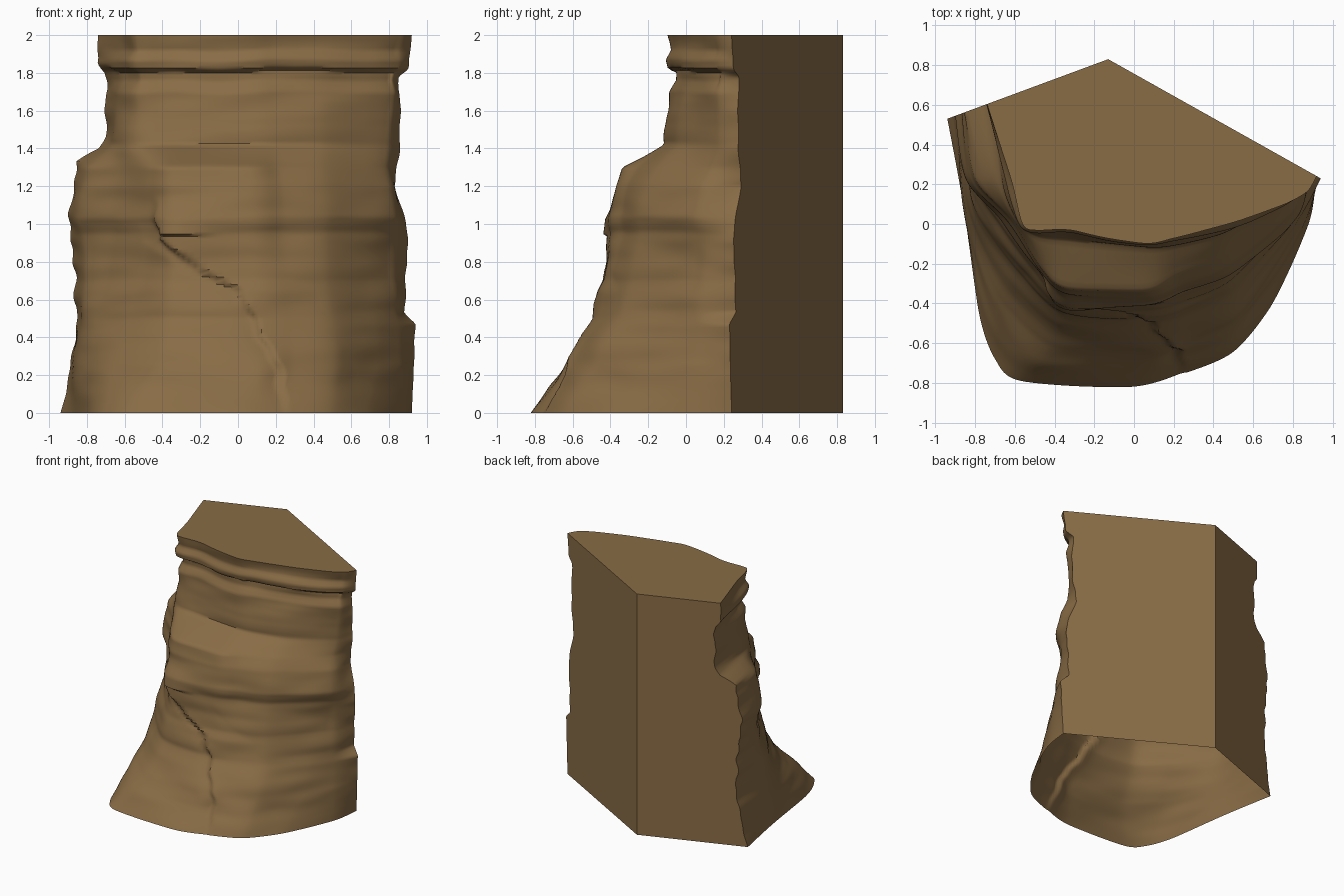
import bpy, bmesh
from mathutils import Vector, noise

if "Cube" in bpy.data.objects:
    bpy.data.objects.remove(bpy.data.objects["Cube"])

ROWS, COLS = 150, 130
BACK = (-0.13, 0.83)

# Front-face contours (x, y pairs from left to right) at a few heights
SECTIONS = [
    (0.00, (-.86, .1, -.78, -.45, -.70, -.68, -.57, -.79, -.02, -.82, .25, -.75, .50, -.64, .70, -.40, .88, 0)),
    (0.25, (-.85, .1, -.76, -.2, -.64, -.42, -.4, -.62, .1, -.64, .28, -.58, .52, -.48, .74, -.2, .87, .03)),
    (0.50, (-.82, .15, -.72, -.06, -.58, -.25, -.36, -.45, .08, -.48, .28, -.45, .5, -.36, .72, -.12, .84, .06)),
    (1.00, (-.84, .24, -.66, .03, -.47, -.22, -.33, -.38, .08, -.4, .25, -.34, .47, -.25, .7, -.05, .83, .1)),
    (1.30, (-.8, .22, -.62, .02, -.46, -.22, -.33, -.32, .06, -.33, .22, -.25, .45, -.15, .68, .02, .79, .13)),
    (1.42, (-.66, .22, -.58, .02, -.48, -.05, -.3, -.07, .06, -.11, .22, -.1, .45, -.05, .68, .07, .8, .16)),
    (2.00, (-.62, .22, -.56, 0, -.49, -.03, -.3, -.02, .05, -.09, .2, -.07, .45, 0, .75, .09, .87, .16)),
]
# Side corner x by height, ledge offset by height, and main crack x by height
LEFT = [(0, -.94), (.1, -.91), (.3, -.88), (.5, -.85), (.8, -.875), (1.05, -.89), (1.2, -.87),
        (1.33, -.86), (1.4, -.73), (1.46, -.7), (1.8, -.7), (1.85, -.74), (2, -.74)]
RIGHT = [(0, .92), (.47, .94), (.53, .88), (.9, .9), (1, .89), (1.2, .83), (1.4, .855),
         (1.6, .86), (1.78, .85), (1.82, .9), (2, .92)]
LEDGE = [(0, 0), (.5, 0), (.7, -.025), (.95, -.01), (1.03, .02), (1.2, .02), (1.3, 0), (1.5, 0),
         (1.7, -.01), (1.76, -.045), (1.81, -.04), (1.825, .005), (1.87, .015), (1.92, -.01), (2, .005)]
CRACK = [(0, .25), (.2, .22), (.45, .1), (.65, 0), (.75, -.2), (.92, -.42), (1.2, -.43)]


def lookup(table, z):
    for (z0, a), (z1, b) in zip(table, table[1:]):
        if z <= z1:
            return a + (b - a) * (z - z0) / (z1 - z0)
    return table[-1][1]


def contour(z):
    for (z0, a), (z1, b) in zip(SECTIONS, SECTIONS[1:]):
        if z <= z1:
            f = (z - z0) / (z1 - z0)
            v = [p + (q - p) * f for p, q in zip(a, b)]
            break
    chip = .03 * min(z * 4, 1) * noise.noise(Vector((3, 8, z * 9)))
    lx, rx = lookup(LEFT, z) + chip, lookup(RIGHT, z) - chip * .4
    # end points slide along the two flat back planes
    left = Vector((lx, .83 + (lx + .13) * .37))
    right = Vector((rx, .23 + (.94 - rx) * .56))
    return [left] + [Vector(p) for p in zip(v[::2], v[1::2])] + [right]


def spline(pts, u):
    s = u * (len(pts) - 1)
    i = min(int(s), len(pts) - 2)
    t = s - i
    p1, p2 = pts[i], pts[i + 1]
    m1 = (p2 - pts[i - 1]) * .4 if i else (p2 - p1) * .8
    m2 = (pts[i + 2] - p1) * .4 if i + 2 < len(pts) else (p2 - p1) * .8
    return (p1 * (2*t**3 - 3*t*t + 1) + m1 * (t**3 - 2*t*t + t)
            + p2 * (3*t*t - 2*t**3) + m2 * (t**3 - t*t))


def relief(x, y, z):
    # broad layered bulges, ledges, then the stepped crack
    d = .024 * noise.noise(Vector((x * 2, y * 2, z * 4)))
    d += .009 * noise.noise(Vector((x * 3 + 7, y * 3, z * 11)))
    d += lookup(LEDGE, z + .02 * noise.noise(Vector((x * 3, y * 3, 2))))
    # short overhang beside the top of the crack
    if -.42 < x < -.1 and .945 < z < 1.1:
        d += .025 * (1.1 - z) / .155 * min(1, (-.1 - x) * 5, (x + .42) * 20)
    if z < 1.15:
        gap = x - lookup(CRACK, z) - .025 * noise.noise(Vector((z * 11, 3, 1)))
        fade = min(1, (1.15 - z) * 5)
        if 0 <= gap < .4:
            d += .025 * fade * min(gap / .02, 1 - gap / .4)
        elif -.1 < gap < 0:
            d -= .012 * fade * min(-gap / .02, 1 + gap / .1)
    return d


# Cliff body: rough front wall, two flat back planes, flat top, open underside
bm = bmesh.new()
rings = []
for r in range(ROWS + 1):
    z = 2 * r / ROWS
    pts = contour(z)
    ring = []
    for c in range(COLS + 1):
        u = c / COLS
        p = spline(pts, u)
        tan = spline(pts, min(1, u + .01)) - spline(pts, max(0, u - .01))
        n = Vector((tan.y, -tan.x)).normalized()
        fade = min(1, u * 8, (1 - u) * 8) * min(1, .15 + z * 5)
        p = p + n * relief(p.x, p.y, z) * fade
        ring.append(bm.verts.new((p.x, max(p.y, -.83), z)))
    ring.append(bm.verts.new((*BACK, z)))
    rings.append(ring)
count = COLS + 2
for low, high in zip(rings, rings[1:]):
    for i in range(count):
        j = (i + 1) % count
        bm.faces.new((low[i], low[j], high[j], high[i]))
bm.faces.new(rings[-1])

mesh = bpy.data.meshes.new("cliff_rock")
bm.to_mesh(mesh)
bm.free()
rock = bpy.data.objects.new("cliff_rock", mesh)
bpy.context.collection.objects.link(rock)

# Brown sandstone
mat = bpy.data.materials.new("sandstone")
mat.diffuse_color = (.25, .15, .06, 1)
mat.use_nodes = True
mat.node_tree.nodes["Principled BSDF"].inputs["Base Color"].default_value = mat.diffuse_color
mesh.materials.append(mat)

bpy.context.view_layer.objects.active = rock
rock.select_set(True)
bpy.ops.object.shade_smooth_by_angle(angle=.75)
